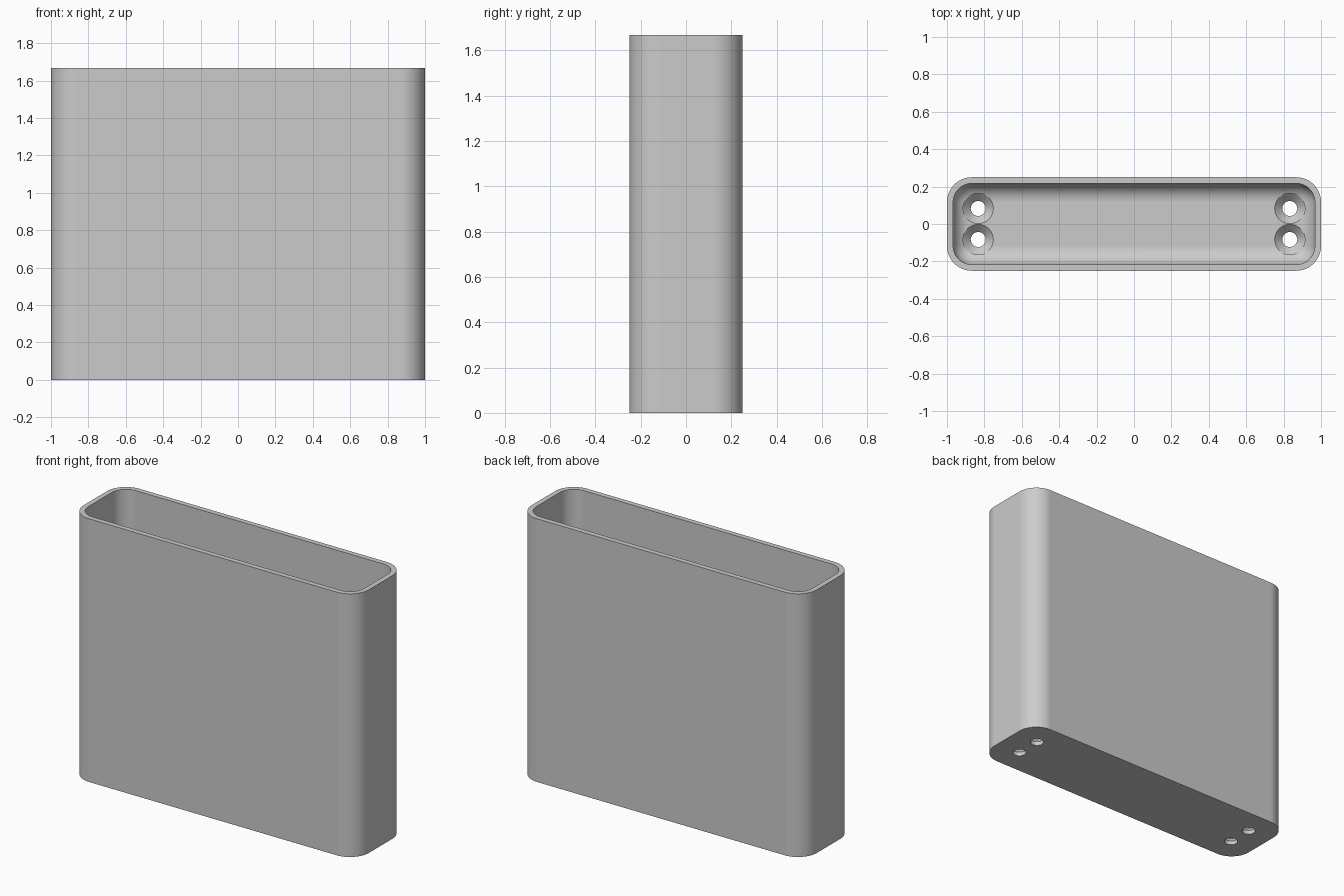
import bpy, bmesh
from math import sin, cos, pi

old = bpy.data.objects.get("Cube")
if old:
    bpy.data.objects.remove(old)

WIDTH, DEPTH, HEIGHT = 2.0, 0.5, 1.667
WALL, FLOOR = 0.033, 0.067
CORNER, FILLET = 0.133, 0.1
STEPS = 12

grey = bpy.data.materials.new("light grey")
grey.use_nodes = True
colour = (0.6, 0.6, 0.6, 1)
grey.diffuse_color = colour
grey.node_tree.nodes["Principled BSDF"].inputs["Base Color"].default_value = colour


def rounded_ring(bm, inset, z):
    """Rounded rectangle of vertices, inset from the outer outline."""
    r = max(CORNER - inset, 0)
    cx, cy = WIDTH / 2 - inset - r, DEPTH / 2 - inset - r
    ring = []
    for q, (sx, sy) in enumerate([(1, 1), (-1, 1), (-1, -1), (1, -1)]):
        for i in range(STEPS + 1):
            a = (q + i / STEPS) * pi / 2
            ring.append(bm.verts.new((sx * cx + r * cos(a), sy * cy + r * sin(a), z)))
    return ring


def loft(bm, rings):
    """Skin neighbouring rings and cap both ends."""
    for a, b in zip(rings, rings[1:]):
        n = len(a)
        for i in range(n):
            j = (i + 1) % n
            bm.faces.new((a[i], a[j], b[j], b[i]))
    bm.faces.new(rings[0][::-1])
    bm.faces.new(rings[-1])


def finish(bm, name):
    bmesh.ops.remove_doubles(bm, verts=bm.verts, dist=1e-5)
    bmesh.ops.recalc_face_normals(bm, faces=bm.faces)
    mesh = bpy.data.meshes.new(name)
    bm.to_mesh(mesh)
    bm.free()
    mesh.materials.append(grey)
    obj = bpy.data.objects.new(name, mesh)
    bpy.context.collection.objects.link(obj)
    return obj


# Open box: outer wall, rim, inner wall, then a rounded fillet into the floor
bm = bmesh.new()
rings = [rounded_ring(bm, 0, 0), rounded_ring(bm, 0, HEIGHT), rounded_ring(bm, WALL, HEIGHT)]
for i in range(STEPS + 1):
    a = i / STEPS * pi / 2
    rings.append(rounded_ring(bm, WALL + FILLET * (1 - cos(a)), FLOOR + FILLET * (1 - sin(a))))
loft(bm, rings)
box = finish(bm, "open_box")

# Countersunk screw holes, two at each end
bm = bmesh.new()
profile = [(0.04, -0.1), (0.04, 0.026), (0.081, FLOOR), (0.081, 0.3)]
for x in (-0.833, 0.833):
    for y in (-0.083, 0.083):
        loft(bm, [[bm.verts.new((x + r * cos(k * pi / 20), y + r * sin(k * pi / 20), z))
                   for k in range(40)] for r, z in profile])
cutter = finish(bm, "screw_hole_cutter")
cutter.hide_render = True

bpy.ops.object.select_all(action='DESELECT')
box.select_set(True)
bpy.context.view_layer.objects.active = box
cut = box.modifiers.new("screw holes", 'BOOLEAN')
cut.object = cutter
cut.solver = 'EXACT'
bpy.ops.object.modifier_apply(modifier=cut.name)
bpy.data.objects.remove(cutter)

# Smooth corners, crisp rims
bpy.ops.object.shade_smooth_by_angle(angle=pi / 6)
soft = box.modifiers.new("clean shading", 'WEIGHTED_NORMAL')
soft.keep_sharp = True
